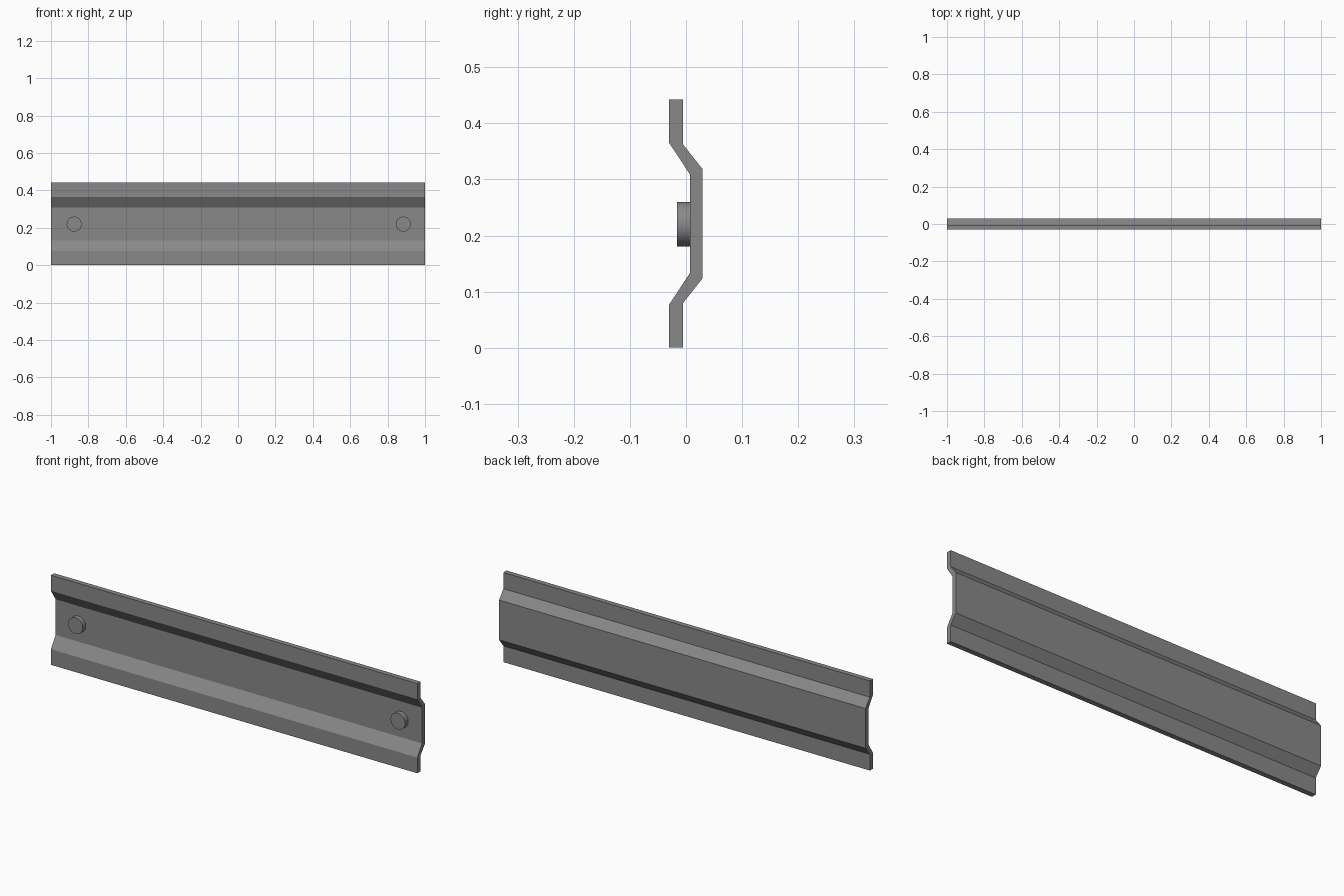
import bpy
import bmesh
from math import pi
from mathutils import Matrix

cube = bpy.data.objects.get("Cube")
if cube:
    bpy.data.objects.remove(cube, do_unlink=True)

# Plain steel material
steel = bpy.data.materials.new("grey steel")
steel.use_nodes = True
colour = (0.25, 0.25, 0.25, 1)
steel.diffuse_color = colour
steel.node_tree.nodes["Principled BSDF"].inputs["Base Color"].default_value = colour

HEIGHT = 0.442
MID = HEIGHT / 2


def add_object(name, bm):
    bmesh.ops.recalc_face_normals(bm, faces=bm.faces)
    mesh = bpy.data.meshes.new(name)
    bm.to_mesh(mesh)
    bm.free()
    mesh.materials.append(steel)
    obj = bpy.data.objects.new(name, mesh)
    bpy.context.collection.objects.link(obj)
    return obj


# Folded rail: half section (y, z), mirrored about mid height, swept along x
front = [(-0.03, 0), (-0.03, 0.077), (0.007, 0.133)]
back = [(-0.005, 0), (-0.005, 0.08), (0.029, 0.123)]


def full_side(half):
    return half + [(y, HEIGHT - z) for y, z in reversed(half)]


section = full_side(front) + full_side(back)[::-1]
bm = bmesh.new()
end = bm.faces.new([bm.verts.new((-1, y, z)) for y, z in section])
swept = bmesh.ops.extrude_face_region(bm, geom=[end], use_keep_orig=True)
moved = [v for v in swept["geom"] if isinstance(v, bmesh.types.BMVert)]
bmesh.ops.translate(bm, verts=moved, vec=(2, 0, 0))
add_object("rail", bm)


# Round bolts, heads proud of the front, ends just inside the back face
def bolt(name, x):
    y0, y1 = -0.016, 0.0285
    bm = bmesh.new()
    place = Matrix.Translation((x, (y0 + y1) / 2, MID - 0.001)) @ Matrix.Rotation(pi / 2, 4, "X")
    bmesh.ops.create_cone(bm, cap_ends=True, segments=32, radius1=0.04,
                          radius2=0.04, depth=y1 - y0, matrix=place)
    obj = add_object(name, bm)
    bpy.ops.object.select_all(action="DESELECT")
    obj.select_set(True)
    bpy.context.view_layer.objects.active = obj
    bpy.ops.object.shade_smooth_by_angle(angle=pi / 6)


bolt("right_bolt", -0.876)
bolt("left_bolt", 0.884)
